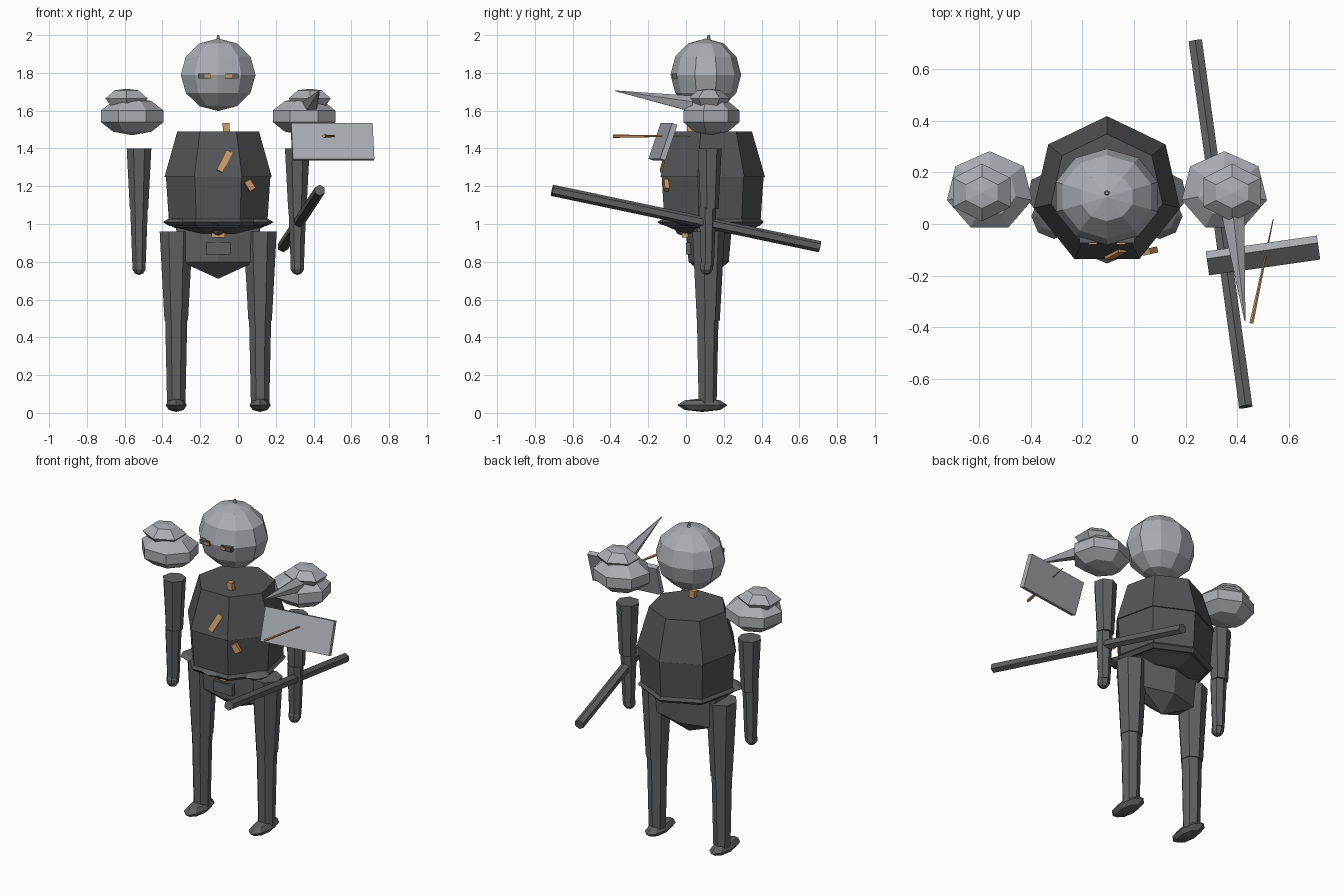
import bpy, math
from mathutils import Vector, Matrix, Euler

if "Cube" in bpy.data.objects:
    bpy.data.objects.remove(bpy.data.objects["Cube"])

CX, CY = -0.105, 0.12   # body axis


def material(name, r, g, b):
    m = bpy.data.materials.new(name)
    m.diffuse_color = (r, g, b, 1)
    m.use_nodes = True
    m.node_tree.nodes["Principled BSDF"].inputs["Base Color"].default_value = m.diffuse_color
    return m


LIGHT = material("pale steel", 0.40, 0.42, 0.45)
DARK = material("dark grey", 0.115, 0.12, 0.125)
TORSO = material("charcoal", 0.088, 0.09, 0.094)
ORANGE = material("amber", 0.62, 0.33, 0.13)


def add_mesh(name, verts, faces, mat, matrix=Matrix()):
    me = bpy.data.meshes.new(name)
    me.from_pydata([matrix @ Vector(v) for v in verts], [], faces)
    me.materials.append(mat)
    me.update()
    ob = bpy.data.objects.new(name, me)
    bpy.context.collection.objects.link(ob)
    return ob


def lathe(name, profile, n, mat, matrix=Matrix(), sx=1.0, sy=1.0):
    """Closed n-sided solid from (radius, z) pairs, bottom to top; a corner faces +y."""
    verts, faces, rings = [], [], []
    for r, z in profile:
        count = 1 if r == 0 else n
        rings.append([len(verts) + i for i in range(count)])
        for i in range(count):
            a = math.pi / 2 + 2 * math.pi * i / n
            verts.append((r * sx * math.cos(a), r * sy * math.sin(a), z))
    for lo, hi in zip(rings, rings[1:]):
        for i in range(n):
            j = (i + 1) % n
            if len(lo) == 1:
                faces.append((lo[0], hi[j], hi[i]))
            elif len(hi) == 1:
                faces.append((lo[i], lo[j], hi[0]))
            else:
                faces.append((lo[i], lo[j], hi[j], hi[i]))
    if len(rings[0]) > 1:
        faces.append(tuple(reversed(rings[0])))
    if len(rings[-1]) > 1:
        faces.append(tuple(rings[-1]))
    return add_mesh(name, verts, faces, mat, matrix)


def ball(name, loc, radii, n, rings, mat):
    prof = []
    for k in range(rings + 1):
        t = -math.pi / 2 + math.pi * k / rings
        r = 0 if k in (0, rings) else math.cos(t)
        prof.append((r, radii[2] * math.sin(t)))
    return lathe(name, prof, n, mat, Matrix.Translation(loc), radii[0], radii[1])


def rod(name, a, b, ra, rb, n, mat):
    a, b = Vector(a), Vector(b)
    d = b - a
    m = Matrix.Translation(a) @ d.to_track_quat('Z', 'Y').to_matrix().to_4x4()
    return lathe(name, [(ra, 0), (rb, d.length)], n, mat, m)


def box(name, loc, size, mat, rot=(0, 0, 0)):
    e = Euler([math.radians(v) for v in rot], 'XYZ').to_matrix().to_4x4()
    m = Matrix.Translation(loc) @ e
    x, y, z = (s / 2 for s in size)
    verts = [(i * x, j * y, k * z) for k in (-1, 1) for j in (-1, 1) for i in (-1, 1)]
    faces = [(0, 2, 3, 1), (4, 5, 7, 6), (0, 1, 5, 4), (2, 6, 7, 3), (0, 4, 6, 2), (1, 3, 7, 5)]
    return add_mesh(name, verts, faces, mat, m)


def at(x=CX, y=CY, z=0):
    return Matrix.Translation((x, y, z))


# Head, crown tip and eyes
ball("head", (CX, 0.105, 1.79), (0.208, 0.187, 0.192), 10, 6, LIGHT)
lathe("crown_tip", [(0.013, 1.965), (0.006, 2.0)], 6, LIGHT, at(y=0.12))
for s, side in ((-1, "left"), (1, "right")):
    box(side + "_eye_socket", (CX + s * 0.072, -0.052, 1.784), (0.07, 0.045, 0.028), DARK)
    box(side + "_eye", (CX + s * 0.055, -0.068, 1.784), (0.034, 0.022, 0.015), ORANGE)

# Torso: chest over abdomen
lathe("chest", [(0.291, 1.25), (0.222, 1.49)], 7, TORSO, at(y=0.127))
lathe("abdomen", [(0.15, 0.95), (0.25, 0.985), (0.268, 1.02), (0.285, 1.27)], 7, TORSO, at(y=0.127))

# Belt band with three flattened beads on the front
lathe("belt", [(0.265, 0.99), (0.285, 1.01), (0.265, 1.03)], 7, TORSO, at(y=0.127))
for i, (x, y) in enumerate(((-0.205, 0.03), (0, -0.065), (0.205, 0.03))):
    ball("belt_bead_%d" % i, (CX + x, y, 1.01), (0.088, 0.088, 0.022), 8, 4, DARK)

# Pelvis with front plate and buckle
lathe("pelvis", [(0, 0.71), (0.205, 0.80), (0.235, 0.98)], 6, DARK, at(), 1.1, 0.52)
box("pelvis_plate", (CX, 0.015, 0.87), (0.13, 0.03, 0.065), DARK)
ball("buckle", (CX, -0.02, 0.965), (0.036, 0.036, 0.025), 6, 4, TORSO)
box("buckle_gem", (CX, 0.0, 0.94), (0.07, 0.04, 0.025), ORANGE)

# Limbs and shoulder armour on both sides
for s, side in ((-1, "left"), (1, "right")):
    lx, ax = CX + s * 0.222, CX + s * 0.419
    lathe(side + "_thigh", [(0.064, 0.49), (0.09, 0.96)], 7, DARK, at(lx, 0.115))
    lathe(side + "_shin", [(0.05, 0.05), (0.060, 0.50)], 7, DARK, at(lx, 0.112))
    ball(side + "_foot", (lx, 0.087, 0.041), (0.056, 0.133, 0.036), 8, 4, DARK)
    lathe(side + "_upper_arm", [(0.05, 1.08), (0.067, 1.40)], 7, DARK, at(ax, 0.122))
    lathe(side + "_forearm", [(0.036, 0.78), (0.048, 1.09)], 7, DARK, at(ax, 0.112))
    ball(side + "_hand", (ax, 0.107, 0.772), (0.038, 0.038, 0.042), 7, 5, DARK)
    px = CX + s * 0.455
    ball(side + "_shoulder_pad", (px, 0.127, 1.57), (0.178, 0.163, 0.10), 7, 5, LIGHT)
    lathe(side + "_shoulder_cap",
          [(0.08, 1.62), (0.112, 1.665), (0.062, 1.708), (0, 1.716)], 6, LIGHT,
          at(CX + s * 0.485, 0.122), 1.15, 1.0)

# Shoulder spike
rod("shoulder_spike", (0.385, 0.03, 1.633), (0.43, -0.375, 1.705), 0.046, 0.002, 5, LIGHT)

# Floating tablet pierced by a pin
box("tablet", (0.50, -0.122, 1.435), (0.435, 0.03, 0.2), LIGHT, (-19, 0, 8.1))
rod("tablet_pin", (0.455, -0.385, 1.465), (0.54, 0.02, 1.465), 0.009, 0.002, 6, ORANGE)

# Long staff
rod("staff", (0.433, -0.708, 1.178), (0.238, 0.708, 0.88), 0.03, 0.03, 6, DARK)

# Amber chest ornaments
box("collar_stud", (-0.062, 0.02, 1.505), (0.036, 0.03, 0.06), ORANGE, (0, -4, 0))
box("chest_bar", (-0.072, -0.112, 1.33), (0.035, 0.024, 0.12), ORANGE, (-14, 27, 0))
box("chest_shard", (0.062, -0.105, 1.205), (0.036, 0.024, 0.055), ORANGE, (0, -32, 12))
